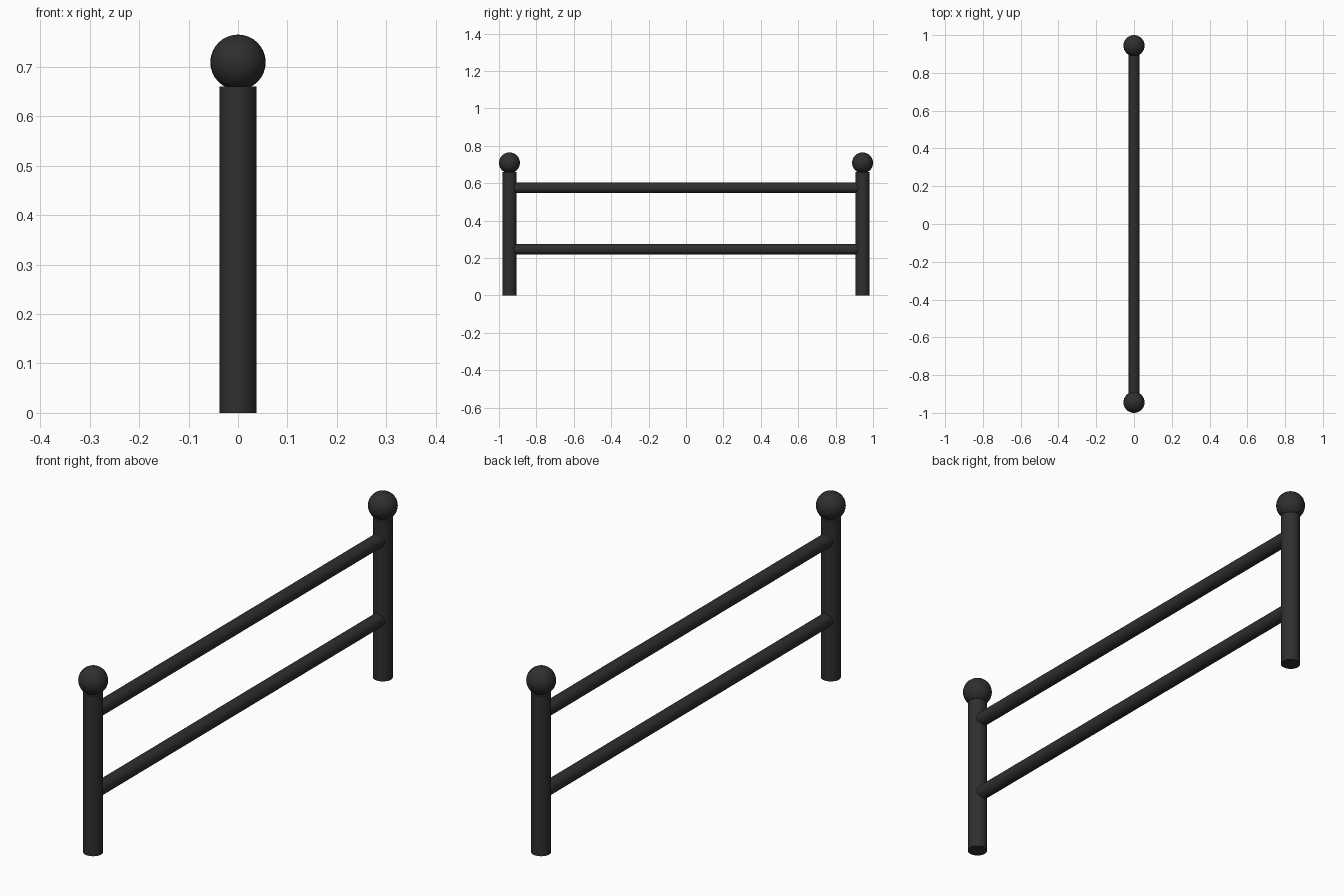
import bpy
import math

cube = bpy.data.objects.get("Cube")
if cube:
    bpy.data.objects.remove(cube, do_unlink=True)

POST_Y, POST_R, POST_H = 0.944, 0.0375, 0.66
BALL_R, BALL_Z = 0.056, 0.709
RAIL_R = 0.028

black = bpy.data.materials.new("black_metal")
black.use_nodes = True
colour = (0.028, 0.028, 0.028, 1)
black.diffuse_color = colour
black.node_tree.nodes["Principled BSDF"].inputs["Base Color"].default_value = colour


def finish(name):
    obj = bpy.context.object
    obj.name = name
    obj.data.materials.append(black)
    bpy.ops.object.shade_smooth_by_angle(angle=math.radians(40))


# Posts with ball finials
for side, sign in (("front", -1), ("back", 1)):
    y = sign * POST_Y
    bpy.ops.mesh.primitive_cylinder_add(
        vertices=32, radius=POST_R, depth=POST_H, location=(0, y, POST_H / 2))
    finish(side + "_post")
    bpy.ops.mesh.primitive_uv_sphere_add(
        segments=32, ring_count=16, radius=BALL_R, location=(0, y, BALL_Z))
    finish(side + "_ball_finial")

# Round rails running between the post centres
for name, z in (("lower_rail", 0.247), ("upper_rail", 0.575)):
    bpy.ops.mesh.primitive_cylinder_add(
        vertices=32, radius=RAIL_R, depth=2 * POST_Y,
        location=(0, 0, z), rotation=(math.pi / 2, 0, 0))
    finish(name)
